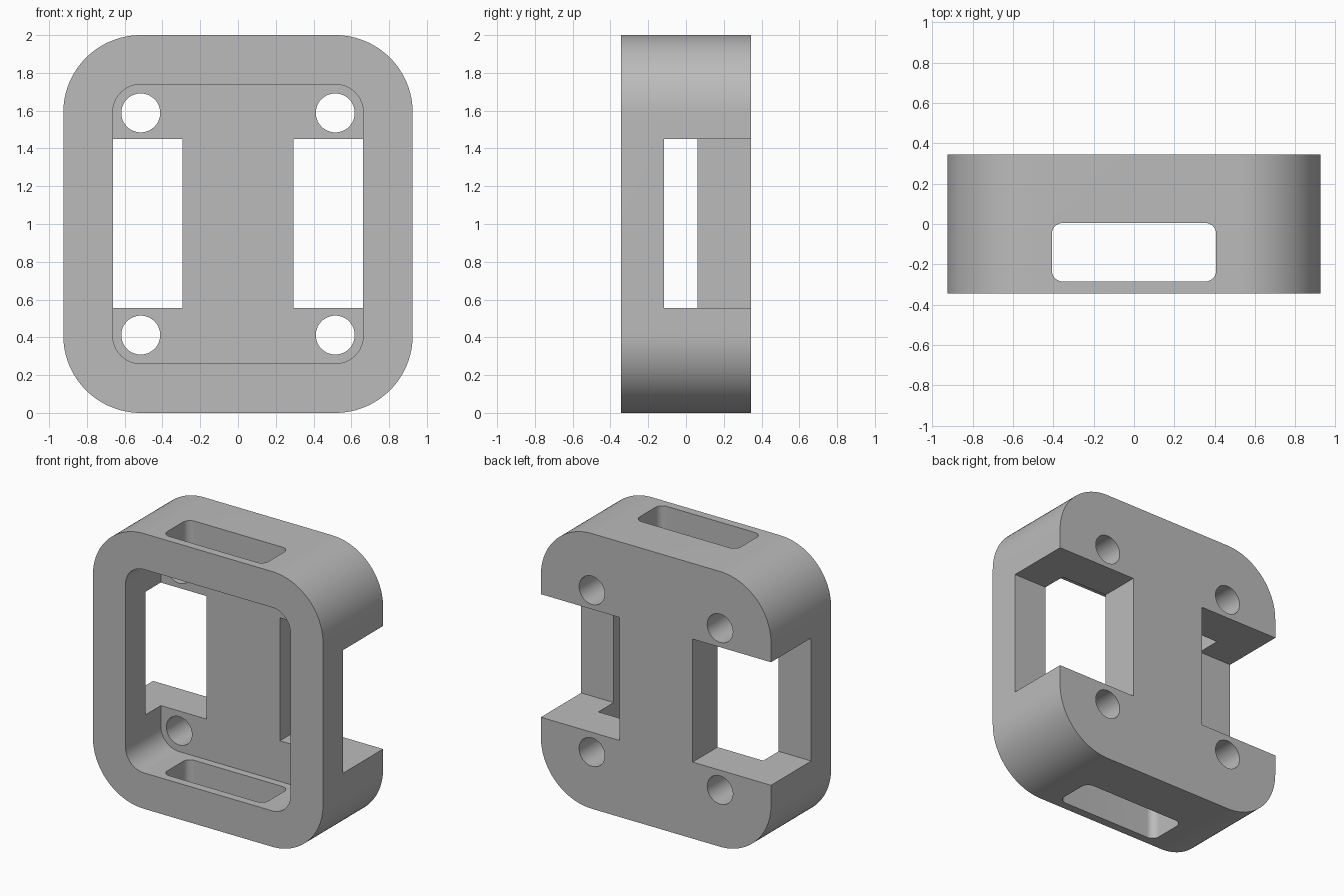
import bpy
import math
from mathutils import Matrix

cube = bpy.data.objects.get("Cube")
if cube:
    bpy.data.objects.remove(cube)

grey = bpy.data.materials.new("plain grey")
grey.use_nodes = True
COLOUR = (0.5, 0.5, 0.5, 1)
grey.diffuse_color = COLOUR
grey.node_tree.nodes["Principled BSDF"].inputs["Base Color"].default_value = COLOUR

ALONG_Y = Matrix.Rotation(math.pi / 2, 4, "X")   # profile (x, y) becomes (x, z)


def prism(name, half_w, half_h, radius, low, high, centre=(0, 0), upright=True, steps=16):
    """Rounded rectangle extruded along y (upright) or along z."""
    pts = []
    for quarter, (sx, sy) in enumerate([(1, 1), (-1, 1), (-1, -1), (1, -1)]):
        cx = centre[0] + sx * (half_w - radius)
        cy = centre[1] + sy * (half_h - radius)
        for i in range(steps + 1 if radius else 1):
            a = (quarter + i / steps) * math.pi / 2
            pts.append((cx + radius * math.cos(a), cy + radius * math.sin(a)))
    # a full circle has coincident quarter ends
    pts = [p for i, p in enumerate(pts) if math.dist(p, pts[i - 1]) > 1e-5]
    n = len(pts)
    if upright:
        low, high = -high, -low
    verts = [(x, y, h) for h in (low, high) for x, y in pts]
    faces = [tuple(reversed(range(n))), tuple(range(n, 2 * n))]
    faces += [(i, (i + 1) % n, n + (i + 1) % n, n + i) for i in range(n)]
    mesh = bpy.data.meshes.new(name)
    mesh.from_pydata(verts, [], faces)
    if upright:
        mesh.transform(ALONG_Y)
    mesh.materials.append(grey)
    obj = bpy.data.objects.new(name, mesh)
    bpy.context.collection.objects.link(obj)
    return obj


# Rounded block
MID = 1.0
housing = prism("housing", 0.925, 1.0, 0.41, -0.345, 0.345, (0, MID), steps=24)

# Front pocket, and the slot through the top and bottom walls
cutters = [
    prism("pocket_cutter", 0.663, 0.739, 0.147, -0.5, 0.06, (0, MID)),
    prism("cable_slot_cutter", 0.407, 0.145, 0.055, -0.2, 2.2, (0, -0.14), upright=False),
]
for side in (-1, 1):
    # Side notch, open at the back and the side
    cutters.append(prism("side_notch_cutter", 0.4, 0.447, 0, -0.117, 0.5,
                         (side * 0.695, MID + 0.003)))
    # Screw holes through the back plate
    for end in (-1, 1):
        cutters.append(prism("screw_hole_cutter", 0.103, 0.103, 0.103, -0.1, 0.5,
                             (side * 0.515, MID + end * 0.588), steps=12))

bpy.ops.object.select_all(action="DESELECT")
bpy.context.view_layer.objects.active = housing
housing.select_set(True)
for cutter in cutters:
    cutter.hide_render = True
    mod = housing.modifiers.new("cut", "BOOLEAN")
    mod.operation = "DIFFERENCE"
    mod.solver = "EXACT"
    mod.object = cutter
    bpy.ops.object.modifier_apply(modifier=mod.name)
for cutter in cutters:
    bpy.data.objects.remove(cutter)

bpy.ops.object.shade_smooth_by_angle(angle=math.radians(30))
